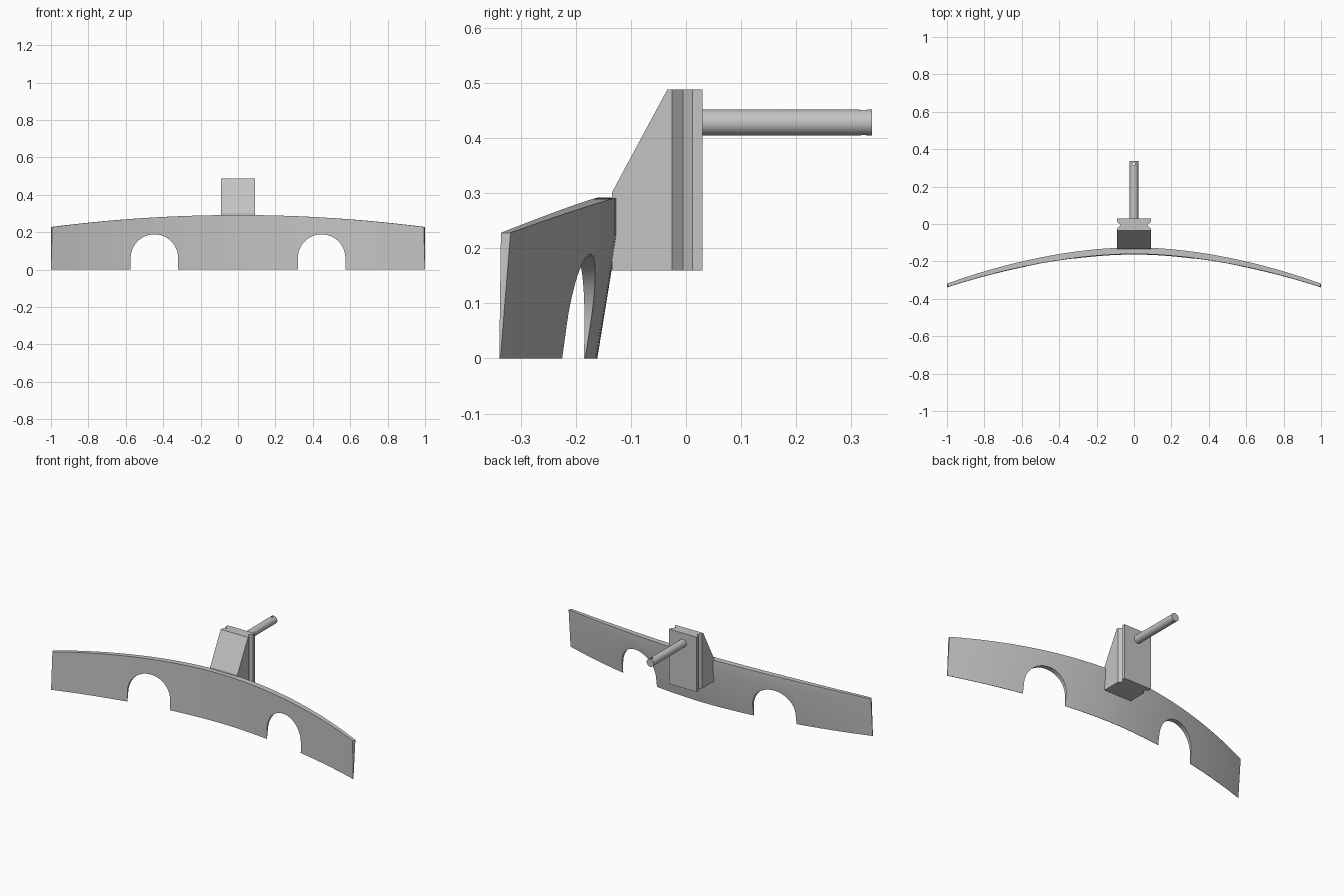
import bpy, bmesh, math
from mathutils import Matrix

cube = bpy.data.objects.get("Cube")
if cube:
    bpy.data.objects.remove(cube, do_unlink=True)

grey = bpy.data.materials.new("plain grey")
grey.use_nodes = True
COLOUR = (0.55, 0.55, 0.55, 1)
grey.diffuse_color = COLOUR
grey.node_tree.nodes["Principled BSDF"].inputs["Base Color"].default_value = COLOUR


def make_object(name, bm):
    bmesh.ops.recalc_face_normals(bm, faces=bm.faces)
    mesh = bpy.data.meshes.new(name)
    bm.to_mesh(mesh)
    bm.free()
    mesh.materials.append(grey)
    obj = bpy.data.objects.new(name, mesh)
    bpy.context.collection.objects.link(obj)
    return obj


def loft(name, sections):
    """Skin a row of matching closed sections and cap both ends."""
    bm = bmesh.new()
    rings = [[bm.verts.new(p) for p in s] for s in sections]
    for a, b in zip(rings, rings[1:]):
        for i in range(len(a)):
            j = (i + 1) % len(a)
            bm.faces.new((a[i], a[j], b[j], b[i]))
    bm.faces.new(rings[0])
    bm.faces.new(rings[-1][::-1])
    return make_object(name, bm)


def select_only(obj):
    bpy.ops.object.select_all(action="DESELECT")
    obj.select_set(True)
    bpy.context.view_layer.objects.active = obj


def cut(obj, cutter):
    mod = obj.modifiers.new("cut", "BOOLEAN")
    mod.operation = "DIFFERENCE"
    mod.solver = "EXACT"
    mod.object = cutter
    select_only(obj)
    bpy.ops.object.modifier_apply(modifier=mod.name)
    bpy.data.objects.remove(cutter, do_unlink=True)


def smooth(obj):
    select_only(obj)
    bpy.ops.object.shade_smooth_by_angle(angle=math.radians(20))


def cylinder(name, radius, depth, matrix, segments=32):
    bm = bmesh.new()
    bmesh.ops.create_cone(bm, cap_ends=True, segments=segments, radius1=radius,
                          radius2=radius, depth=depth, matrix=matrix)
    return make_object(name, bm)


# Curved blade: bowed in plan, arched on top, tapering to a thin lower edge
def blade_section(x):
    front = -0.163 - 0.176 * abs(x) ** 1.83
    top = 0.292 - 0.064 * x * x
    back = front + 0.038 - 0.018 * x * x
    return [(x, front, 0), (x * 0.993, front + 0.003, top),
            (x, back, top), (x, back, 0.222), (x, front + 0.002, 0)]


STEPS = 24
blade = loft("curved_blade", [blade_section(i / STEPS) for i in range(-STEPS, STEPS + 1)])


# Two round-topped openings through the blade
def arch(x, y):
    r, spring = 0.127, 0.062
    curve = [(x + r * math.cos(math.pi * i / 24), y,
              spring + r * math.sin(math.pi * i / 24)) for i in range(25)]
    return [(x + r, y, -0.1)] + curve + [(x - r, y, -0.1)]


for side in (-1, 1):
    cutter = loft("arch_cutter", [arch(side * 0.447, y) for y in (-0.6, 0.2)])
    cutter.hide_render = True
    cut(blade, cutter)
smooth(blade)

# Mounting block: plan outline with side grooves, extruded upwards
half = [(0.09, 0.03), (0.09, 0.012), (0.072, -0.005), (0.09, -0.025), (0.09, -0.134)]
outline = half + [(-x, y) for x, y in reversed(half)]
block = loft("mounting_block", [[(x, y, z) for x, y in outline] for z in (0.16, 0.488)])

# Slope the front of the block by slicing away the upper corner
bm = bmesh.new()
bm.from_mesh(block.data)
cut_result = bmesh.ops.bisect_plane(
    bm, geom=bm.verts[:] + bm.edges[:] + bm.faces[:],
    plane_co=(0, -0.134, 0.302), plane_no=(0, -0.186, 0.1), clear_outer=True)
rim = [e for e in cut_result["geom_cut"] if isinstance(e, bmesh.types.BMEdge)]
bmesh.ops.holes_fill(bm, edges=rim)
bmesh.ops.recalc_face_normals(bm, faces=bm.faces)
bm.to_mesh(block.data)
bm.free()

# Round pin at the back, with a small cross hole near its tip
pin = cylinder("rear_pin", 0.0235, 0.318,
               Matrix.Translation((0, 0.179, 0.428)) @ Matrix.Rotation(math.pi / 2, 4, "X"))
hole = cylinder("pin_hole_cutter", 0.007, 0.2, Matrix.Translation((0, 0.322, 0.428)), 16)
hole.hide_render = True
cut(pin, hole)
smooth(pin)
